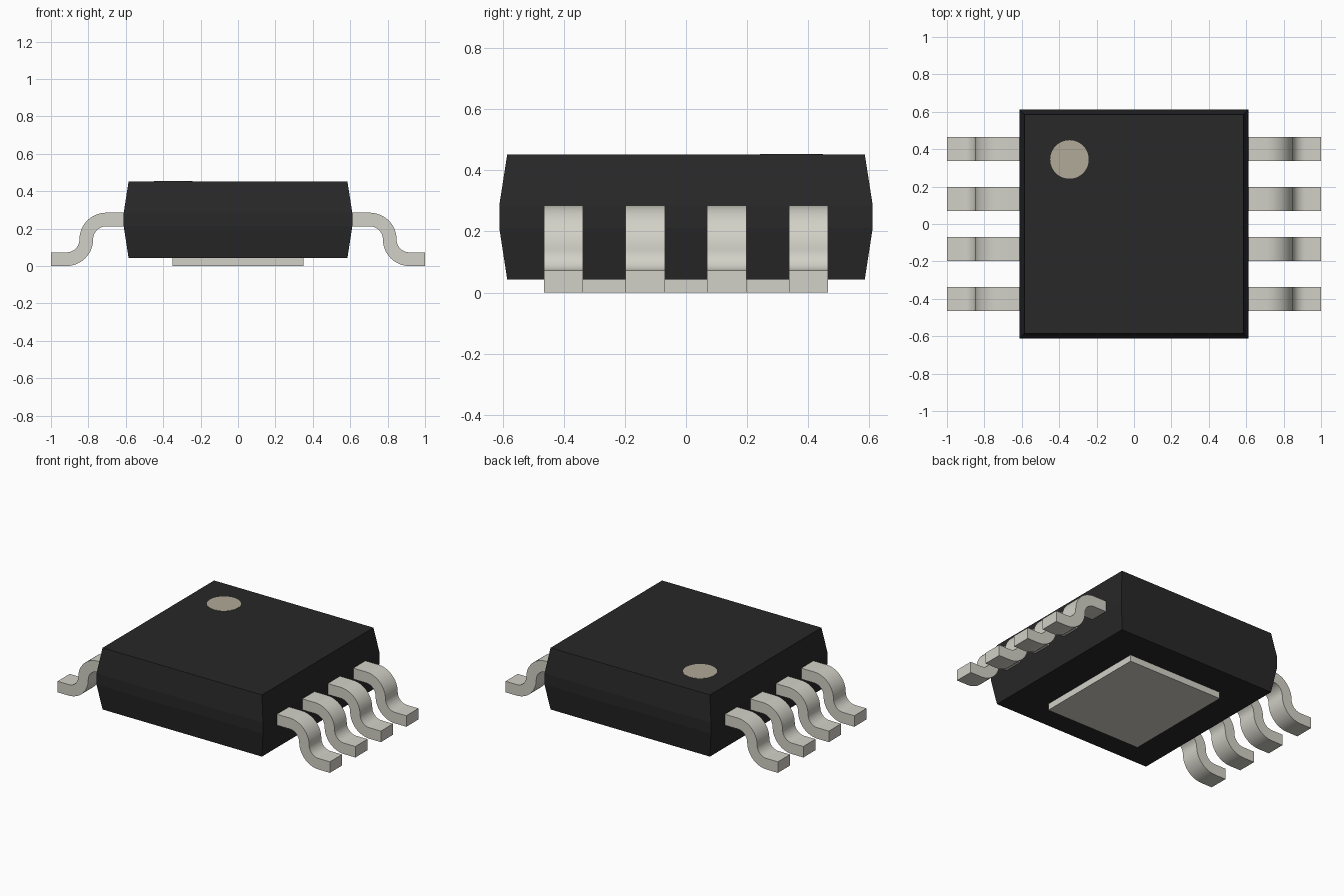
import bpy
import bmesh
from math import sin, cos, pi, radians

cube = bpy.data.objects.get("Cube")
if cube:
    bpy.data.objects.remove(cube, do_unlink=True)


def material(name, rgb):
    mat = bpy.data.materials.new(name)
    mat.use_nodes = True
    mat.diffuse_color = (*rgb, 1)
    mat.node_tree.nodes["Principled BSDF"].inputs["Base Color"].default_value = (*rgb, 1)
    return mat


black = material("black plastic", (0.022, 0.021, 0.021))
metal = material("tinned metal", (0.645, 0.638, 0.572))
tan = material("tan marking", (0.434, 0.398, 0.316))


def finish(name, bm, mat, smooth=False):
    bmesh.ops.recalc_face_normals(bm, faces=bm.faces)
    mesh = bpy.data.meshes.new(name)
    bm.to_mesh(mesh)
    bm.free()
    mesh.materials.append(mat)
    obj = bpy.data.objects.new(name, mesh)
    bpy.context.collection.objects.link(obj)
    if smooth:
        bpy.ops.object.select_all(action="DESELECT")
        obj.select_set(True)
        bpy.context.view_layer.objects.active = obj
        bpy.ops.object.shade_smooth_by_angle(angle=radians(30))
    return obj


def stacked_block(name, levels, mat):
    """Loft rectangles given as (half x, half y, z)."""
    bm = bmesh.new()
    rings = [[bm.verts.new((sx * hx, sy * hy, z))
              for sx, sy in ((-1, -1), (1, -1), (1, 1), (-1, 1))]
             for hx, hy, z in levels]
    bm.faces.new(rings[0])
    bm.faces.new(rings[-1])
    for low, high in zip(rings, rings[1:]):
        for i in range(4):
            j = (i + 1) % 4
            bm.faces.new((low[i], low[j], high[j], high[i]))
    return finish(name, bm, mat)


# Moulded body with drafted sides, and the metal pad beneath it
stacked_block("body", [(0.585, 0.585, 0.043), (0.611, 0.611, 0.212),
                       (0.611, 0.611, 0.285), (0.585, 0.585, 0.452)], black)
stacked_block("thermal_pad", [(0.35, 0.385, 0), (0.35, 0.385, 0.05)], metal)

# Corner marking as a thin disc
bm = bmesh.new()
bmesh.ops.create_cone(bm, cap_ends=True, segments=48, radius1=0.103,
                      radius2=0.103, depth=0.006)
bmesh.ops.translate(bm, verts=bm.verts, vec=(-0.345, 0.345, 0.451))
finish("corner_marking", bm, tan)


# Gull-wing lead: two opposed bends of one strip
OUTER, INNER, STEPS = 0.1425, 0.0695, 12
UPPER_X, LOWER_X = 0.705, 0.917


def bend(cx, radius, start, end):
    angles = [start + (end - start) * i / STEPS for i in range(STEPS + 1)]
    return [(cx + radius * cos(a), OUTER + radius * sin(a)) for a in angles]


top_line = ([(0.58, 2 * OUTER)] + bend(UPPER_X, OUTER, pi / 2, 0)
            + bend(LOWER_X, INNER, pi, 1.5 * pi)[1:] + [(1, OUTER - INNER)])
bottom_line = ([(0.58, OUTER + INNER)] + bend(UPPER_X, INNER, pi / 2, 0)
               + bend(LOWER_X, OUTER, pi, 1.5 * pi)[1:] + [(1, 0)])


def lead(name, side, y):
    bm = bmesh.new()
    rows = [[bm.verts.new((side * x, y + dy, z)) for x, z in line]
            for line, dy in ((top_line, -0.064), (top_line, 0.064),
                             (bottom_line, 0.064), (bottom_line, -0.064))]
    for a, b in zip(rows, rows[1:] + rows[:1]):
        for i in range(len(a) - 1):
            bm.faces.new((a[i], a[i + 1], b[i + 1], b[i]))
    for end in (0, -1):
        bm.faces.new([row[end] for row in rows])
    finish(name, bm, metal, smooth=True)


for side, label in ((1, "left"), (-1, "right")):
    for n in range(4):
        lead(f"{label}_lead_{n + 1}", side, (n - 1.5) * 0.267)
